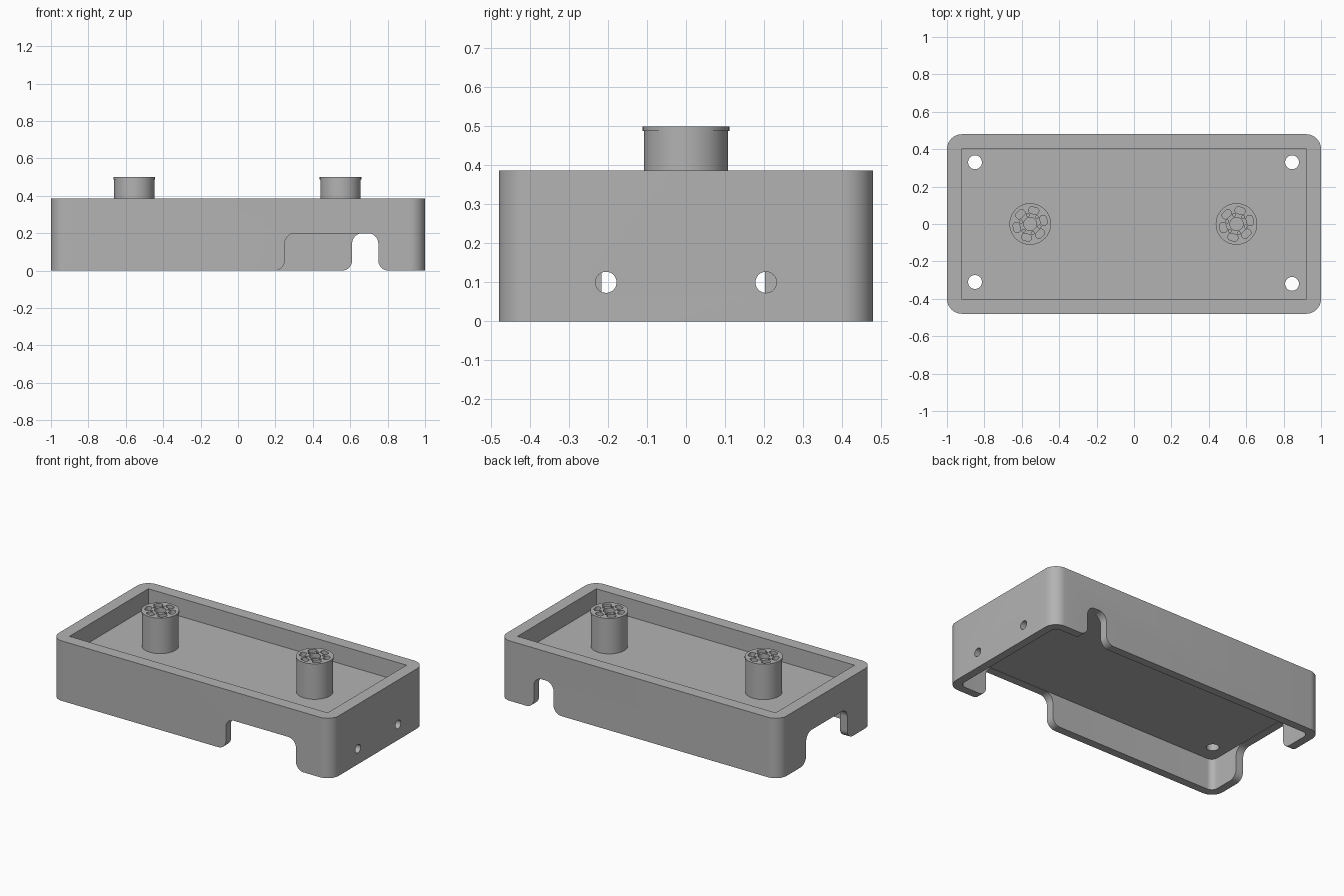
import bpy, bmesh, math
from mathutils import Matrix, Vector

if "Cube" in bpy.data.objects:
    bpy.data.objects.remove(bpy.data.objects["Cube"])

grey = bpy.data.materials.new("plain_grey")
grey.diffuse_color = (0.45, 0.45, 0.45, 1)
grey.use_nodes = True
grey.node_tree.nodes["Principled BSDF"].inputs["Base Color"].default_value = grey.diffuse_color


def prism(name, pts, lo, hi, matrix=Matrix()):
    """Extrude a 2D outline from lo to hi along local z."""
    bm = bmesh.new()
    face = bm.faces.new([bm.verts.new((u, v, lo)) for u, v in pts])
    ext = bmesh.ops.extrude_face_region(bm, geom=[face])
    bmesh.ops.translate(bm, vec=(0, 0, hi - lo),
                        verts=[e for e in ext["geom"] if isinstance(e, bmesh.types.BMVert)])
    bmesh.ops.transform(bm, matrix=matrix, verts=bm.verts)
    bmesh.ops.recalc_face_normals(bm, faces=bm.faces)
    mesh = bpy.data.meshes.new(name)
    bm.to_mesh(mesh)
    bm.free()
    mesh.materials.append(grey)
    ob = bpy.data.objects.new(name, mesh)
    bpy.context.collection.objects.link(ob)
    return ob


def arc(cx, cy, r, a0, a1, n=10):
    return [(cx + r * math.cos(math.radians(a0 + (a1 - a0) * i / n)),
             cy + r * math.sin(math.radians(a0 + (a1 - a0) * i / n))) for i in range(n + 1)]


def rounded_rect(x, y, r):
    return (arc(x - r, y - r, r, 0, 90) + arc(r - x, y - r, r, 90, 180)
            + arc(r - x, r - y, r, 180, 270) + arc(x - r, r - y, r, 270, 360))


def circle(x, y, r, n=40):
    return arc(x, y, r, 0, 360, n)[:-1]


def notch(a, b, top=0.2, r=0.055):
    """Opening with rounded top corners and flared feet."""
    return ([(a - r, -0.1)] + arc(a - r, r, r, -90, 0) + arc(a + r, top - r, r, 180, 90)
            + arc(b - r, top - r, r, 90, 0) + arc(b + r, r, r, 180, 270) + [(b + r, -0.1)])


def cut(target, cutters):
    bpy.context.view_layer.objects.active = target
    for c in cutters:
        mod = target.modifiers.new("cut", 'BOOLEAN')
        mod.object, mod.operation, mod.solver = c, 'DIFFERENCE', 'EXACT'
        bpy.ops.object.modifier_apply(modifier=mod.name)
        bpy.data.objects.remove(c)


def smooth(ob):
    bpy.ops.object.select_all(action='DESELECT')
    ob.select_set(True)
    bpy.context.view_layer.objects.active = ob
    bpy.ops.object.shade_smooth_by_angle(angle=math.radians(30))


# local (u, v, w) to world: w runs along y, or along x
along_y = Matrix(((1, 0, 0, 0), (0, 0, 1, 0), (0, 1, 0, 0), (0, 0, 0, 1)))
along_x = Matrix(((0, 0, 1, 0), (1, 0, 0, 0), (0, 1, 0, 0), (0, 0, 0, 1)))
FLOOR, UNDER = 0.27, 0.2

# tray body: upper pocket, lower cavity, wall notches, cable and screw holes
body = prism("tray_body", rounded_rect(1, 0.48, 0.08), 0, 0.387)
cutters = [
    prism("pocket", [(-0.922, -0.402), (0.922, -0.402), (0.922, 0.402), (-0.922, 0.402)], FLOOR, 0.6),
    prism("cavity", rounded_rect(0.948, 0.428, 0.04), -0.1, UNDER + 0.002),
    prism("front_notch", notch(0.25, 0.75), -0.6, -0.3, along_y),
    prism("back_notch", notch(0.61, 0.75), 0.3, 0.6, along_y),
    prism("left_notch", notch(-0.217, 0.203), -1.1, -0.85, along_x),
]
for y in (-0.205, 0.205):
    cutters.append(prism("side_hole", circle(y, 0.1, 0.027), 0.85, 1.1, along_x))
for x, y in ((-0.85, 0.33), (-0.85, -0.31), (0.845, 0.33), (0.845, -0.32)):
    cutters.append(prism("floor_hole", circle(x, y, 0.037), 0.1, 0.35))
cut(body, cutters)
smooth(body)

# posts with a thin rim and a ring of pockets in the top
for name, cx in (("left_post", -0.555), ("right_post", 0.548)):
    at = Matrix.Translation((cx, 0, 0))
    post = prism(name, circle(0, 0, 0.108, 64), FLOOR - 0.01, 0.49, at)
    rim = prism(name + "_cap", circle(0, 0, 0.111, 64), 0.488, 0.5, at)
    mod = post.modifiers.new("join", 'BOOLEAN')
    mod.object, mod.operation = rim, 'UNION'
    bpy.context.view_layer.objects.active = post
    bpy.ops.object.modifier_apply(modifier="join")
    bpy.data.objects.remove(rim)
    pockets = [prism("centre_pocket", circle(0, 0, 0.035, 32), 0.47, 0.6, at)]
    for i in range(6):
        turn = at @ Matrix.Rotation(math.radians(15 + 60 * i), 4, 'Z')
        slot = rounded_rect(0.018, 0.027, 0.016)
        pockets.append(prism("slot", [(u + 0.074, v) for u, v in slot], 0.47, 0.6, turn))
        turn = at @ Matrix.Rotation(math.radians(45 + 60 * i), 4, 'Z')
        pockets.append(prism("pin_hole", circle(0.051, 0, 0.008, 12), 0.47, 0.6, turn))
    cut(post, pockets)
    smooth(post)
